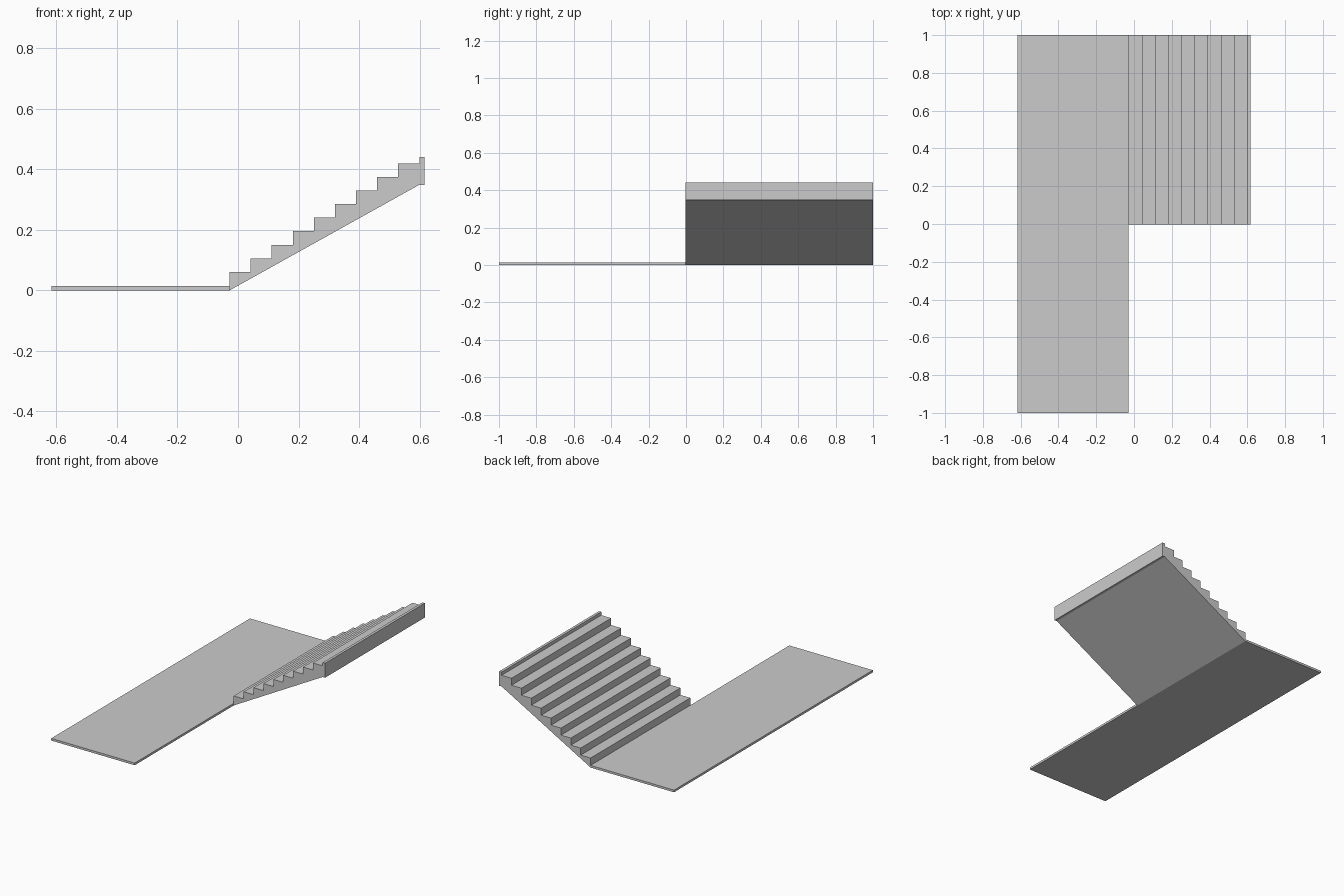
import bpy, bmesh

if "Cube" in bpy.data.objects:
    bpy.data.objects.remove(bpy.data.objects["Cube"])


def extrude_profile(name, points, y0, y1):
    """Solid made by sweeping an x-z outline along y."""
    bm = bmesh.new()
    face = bm.faces.new([bm.verts.new((x, y0, z)) for x, z in points])
    ext = bmesh.ops.extrude_face_region(bm, geom=[face])
    verts = [v for v in ext["geom"] if isinstance(v, bmesh.types.BMVert)]
    bmesh.ops.translate(bm, verts=verts, vec=(0, y1 - y0, 0))
    bmesh.ops.recalc_face_normals(bm, faces=bm.faces)
    mesh = bpy.data.meshes.new(name)
    bm.to_mesh(mesh)
    bm.free()
    obj = bpy.data.objects.new(name, mesh)
    bpy.context.collection.objects.link(obj)
    return obj


def rect(x0, x1, z0, z1):
    return [(x0, z0), (x1, z0), (x1, z1), (x0, z1)]


LEFT, FOOT, TOP, RIGHT = -0.616, -0.028, 0.599, 0.616
STEPS, FIRST, RISE = 9, 0.061, 0.0449
RUN = (TOP - FOOT) / STEPS

# Lower landing slab
extrude_profile("lower_landing", rect(LEFT, FOOT, 0, 0.014), -1, 1)

# Stair flight: stepped top, sloping underside
outline = [(FOOT, 0), (TOP, 0.349)]
for i in reversed(range(STEPS)):
    z = FIRST + i * RISE
    outline += [(FOOT + (i + 1) * RUN, z), (FOOT + i * RUN, z)]
extrude_profile("stair_flight", outline, -0.003, 1)

# Upper landing edge beam
extrude_profile("upper_edge_beam", rect(TOP, RIGHT, 0.349, 0.441), -0.003, 1)
